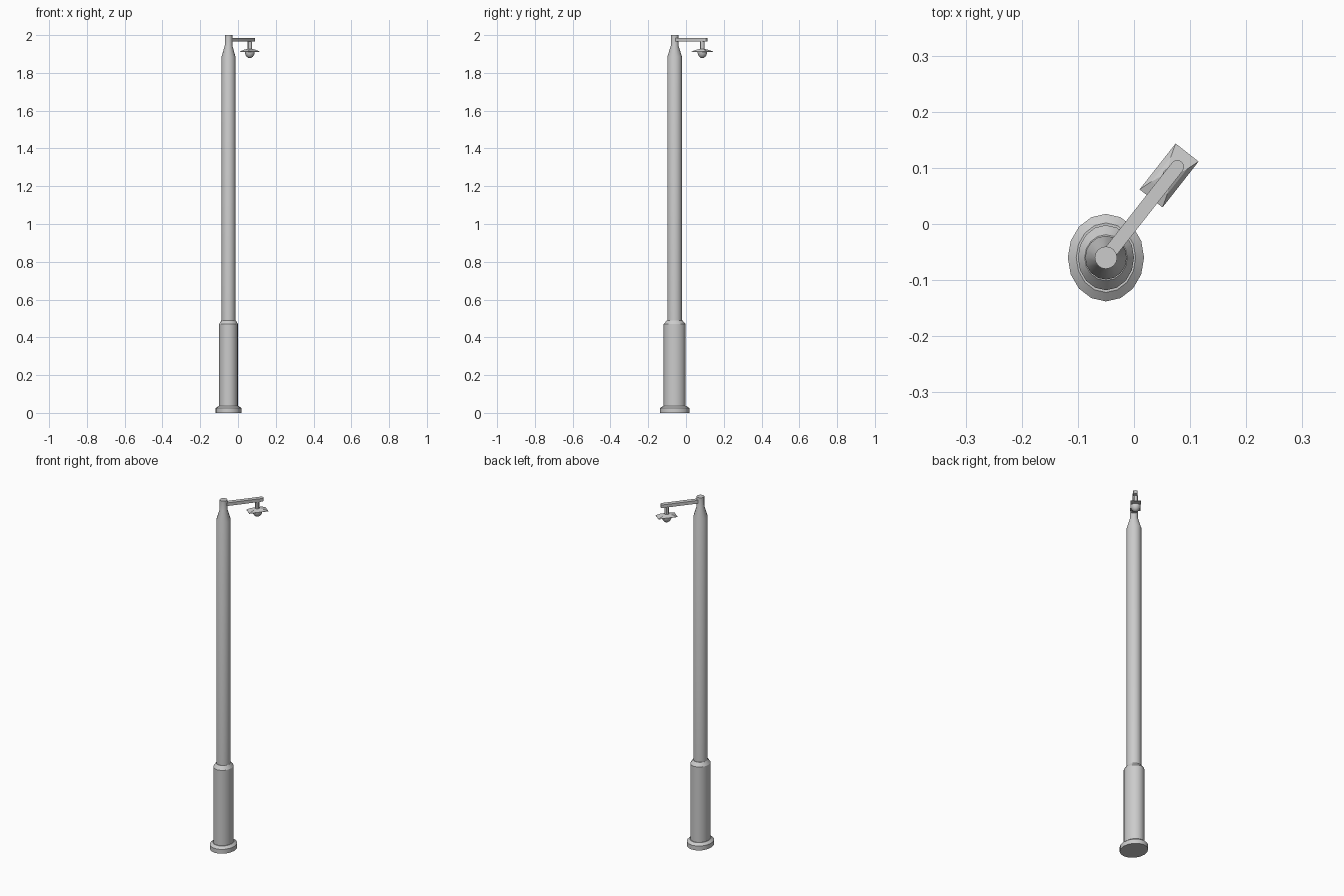
import bpy, bmesh, math
from mathutils import Vector

if "Cube" in bpy.data.objects:
    bpy.data.objects.remove(bpy.data.objects["Cube"])

POLE = Vector((-0.05, -0.06))
LAMP = Vector((0.0625, 0.0865))
U = Vector((0.132, 0.168)).normalized()      # arm direction
V = Vector((U.y, -U.x))                      # across the arm


def loft(name, rings, smooth=True):
    """Skin a list of equal-length point rings and cap both ends."""
    bm = bmesh.new()
    vs = [[bm.verts.new(p) for p in r] for r in rings]
    n = len(vs[0])
    for a, b in zip(vs, vs[1:]):
        for i in range(n):
            j = (i + 1) % n
            bm.faces.new((a[i], a[j], b[j], b[i]))
    bm.faces.new(vs[0][::-1])
    bm.faces.new(vs[-1])
    bmesh.ops.recalc_face_normals(bm, faces=bm.faces)
    me = bpy.data.meshes.new(name)
    bm.to_mesh(me)
    bm.free()
    ob = bpy.data.objects.new(name, me)
    bpy.context.collection.objects.link(ob)
    if smooth:
        bpy.ops.object.select_all(action='DESELECT')
        ob.select_set(True)
        bpy.context.view_layer.objects.active = ob
        bpy.ops.object.shade_smooth_by_angle(angle=math.radians(30))
    return ob


def ellipse(c, rx, ry, z, n=16):
    return [(c.x + rx * math.cos(math.tau * i / n),
             c.y + ry * math.sin(math.tau * i / n), z) for i in range(n)]


def along(c, pts, z):
    """Points given as (along arm, across arm) around centre c."""
    return [(*(c + U * a + V * b), z) for a, b in pts]


# Pole sections: (x radius, y radius, z)
loft("base_plinth", [ellipse(POLE, *p) for p in
     [(0.068, 0.078, 0), (0.068, 0.078, 0.025), (0.053, 0.062, 0.037)]])
loft("lower_post", [ellipse(POLE, *p) for p in
     [(0.050, 0.058, 0.03), (0.050, 0.058, 0.47), (0.038, 0.041, 0.49)]])
loft("upper_post", [ellipse(POLE, *p) for p in
     [(0.037, 0.039, 0.48), (0.037, 0.039, 1.885), (0.020, 0.020, 1.945),
      (0.020, 0.020, 2.0)]])

# Flat arm with a rounded tip
length, w = 0.206, 0.012
outline = [(0, -w)] + [(length + w * math.sin(t), -w * math.cos(t))
                       for t in [math.pi * k / 6 for k in range(7)]] + [(0, w)]
loft("arm", [along(POLE, outline, z) for z in (1.966, 1.984)])

# Hanging stem
loft("lamp_stem", [ellipse(LAMP, 0.012, 0.012, z, 12) for z in (1.915, 1.97)])


# Four-sided shade, concave towards the rim
def rect(a, b):
    return [(a, b), (-a, b), (-a, -b), (a, -b)]


loft("lamp_shade", [along(LAMP, rect(a, b), z) for a, b, z in
     [(0.052, 0.026, 1.911), (0.052, 0.026, 1.913), (0.028, 0.018, 1.922),
      (0.012, 0.011, 1.926)]], smooth=False)

# Half-round globe under the shade
rings = []
for k in range(6):
    t = math.radians(4 + 86 * k / 5)
    r = 0.026 * math.sin(t)
    rings.append(ellipse(LAMP, r, r, 1.912 - 0.034 * math.cos(t), 14))
loft("lamp_globe", rings)
